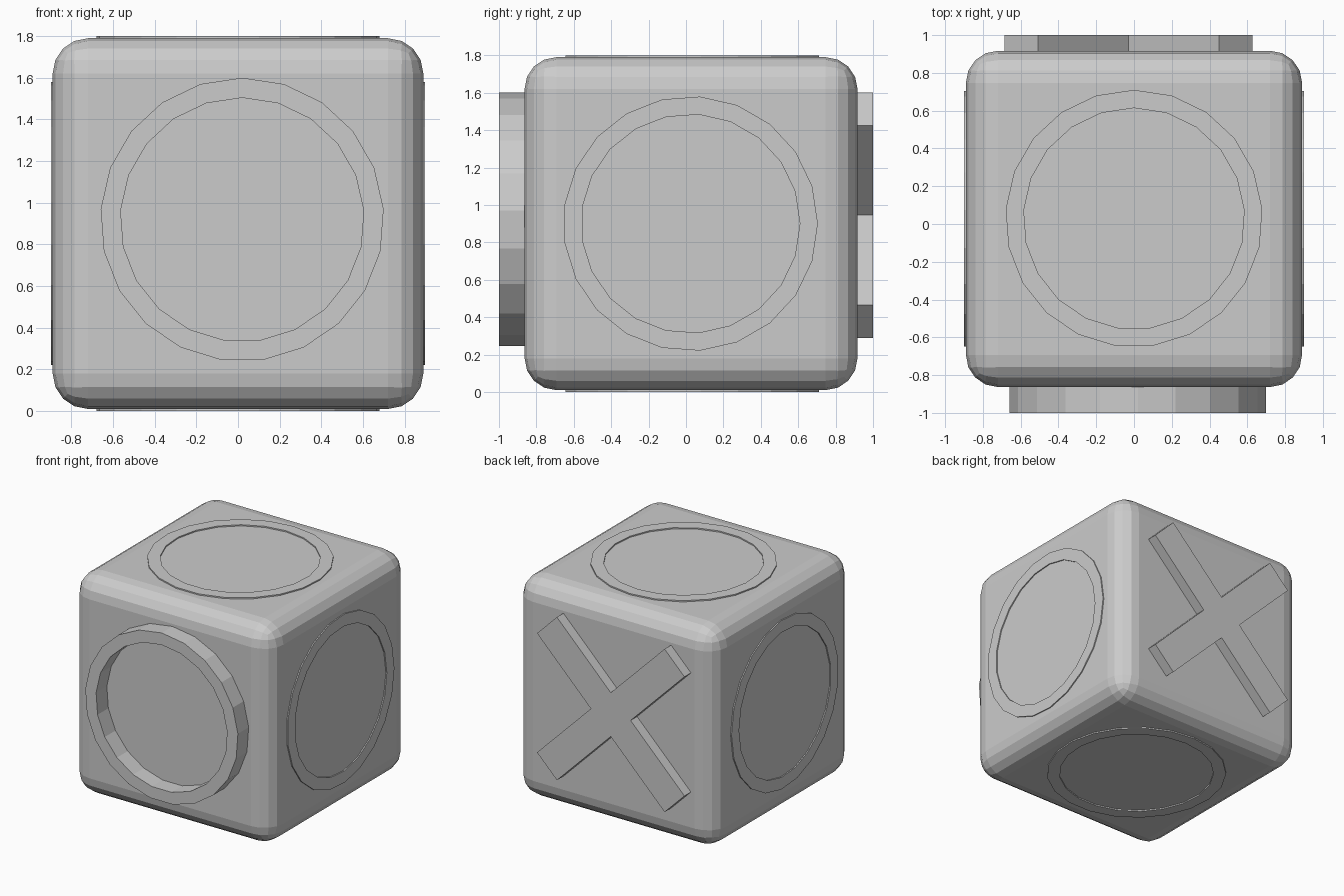
import bpy, bmesh
from math import sin, cos, pi, radians
from mathutils import Matrix, Vector

if "Cube" in bpy.data.objects:
    bpy.data.objects.remove(bpy.data.objects["Cube"])

CENTRE = Vector((0, 0.027, 0.90))


def make(name, bm):
    bmesh.ops.recalc_face_normals(bm, faces=bm.faces)
    mesh = bpy.data.meshes.new(name)
    bm.to_mesh(mesh)
    bm.free()
    ob = bpy.data.objects.new(name, mesh)
    bpy.context.collection.objects.link(ob)
    return ob


def ring(name, origin, u, v, axis, depth, sides=21, r_out=0.681, r_in=0.585):
    """Flat-sided ring; first corner points along u, extruded along axis."""
    origin, u, v, axis = (Vector(a) for a in (origin, u, v, axis))
    bm = bmesh.new()
    loops = []
    for r, h in ((r_out, 0), (r_out, depth), (r_in, depth), (r_in, 0)):
        loops.append([bm.verts.new(origin + axis * h
                      + r * (cos(2 * pi * i / sides) * u + sin(2 * pi * i / sides) * v))
                      for i in range(sides)])
    for k in range(4):
        a, b = loops[k], loops[(k + 1) % 4]
        for i in range(sides):
            j = (i + 1) % sides
            bm.faces.new((a[i], a[j], b[j], b[i]))
    return make(name, bm)


# Rounded cube body
bm = bmesh.new()
bmesh.ops.create_cube(bm, size=1.78, matrix=Matrix.Translation(CENTRE))
body = make("body", bm)
bev = body.modifiers.new("rounded_edges", 'BEVEL')
bev.width = 0.17
bev.segments = 4

# Tall ring on the front
ring("front_ring", (0.02, -0.84, 0.919), (0, 0, 1), (1, 0, 0), (0, -1, 0), 0.16)

# Thin rings on the sides, top and bottom, barely proud of the body
for name, s in (("right", 1), ("left", -1)):
    ring(name + "_ring", (0.87 * s, 0.024, 0.90), (0, 1, 0), (0, 0, 1), (s, 0, 0), 0.029)
for name, s in (("top", 1), ("bottom", -1)):
    ring(name + "_ring", (0, 0.029, 0.90 + 0.87 * s), (0, 1, 0), (1, 0, 0), (0, 0, s), 0.03)

# Diagonal cross on the back: one twelve-sided outline, extruded
L, W = 0.803, 0.125
bm = bmesh.new()
turn = Matrix.Rotation(radians(45), 4, 'Y')
pts = []
for k in range(4):
    quarter = Matrix.Rotation(k * pi / 2, 4, 'Y')
    for x, z in ((W, W), (L, W), (L, -W)):
        pts.append(Vector((-0.03, 0.90, 0.945)) + turn @ quarter @ Vector((x, 0, z)))
face = bm.faces.new([bm.verts.new(p) for p in pts])
ext = bmesh.ops.extrude_face_region(bm, geom=[face], use_keep_orig=True)
bmesh.ops.translate(bm, vec=(0, 0.10, 0),
                    verts=[g for g in ext["geom"] if isinstance(g, bmesh.types.BMVert)])
make("back_cross", bm)
